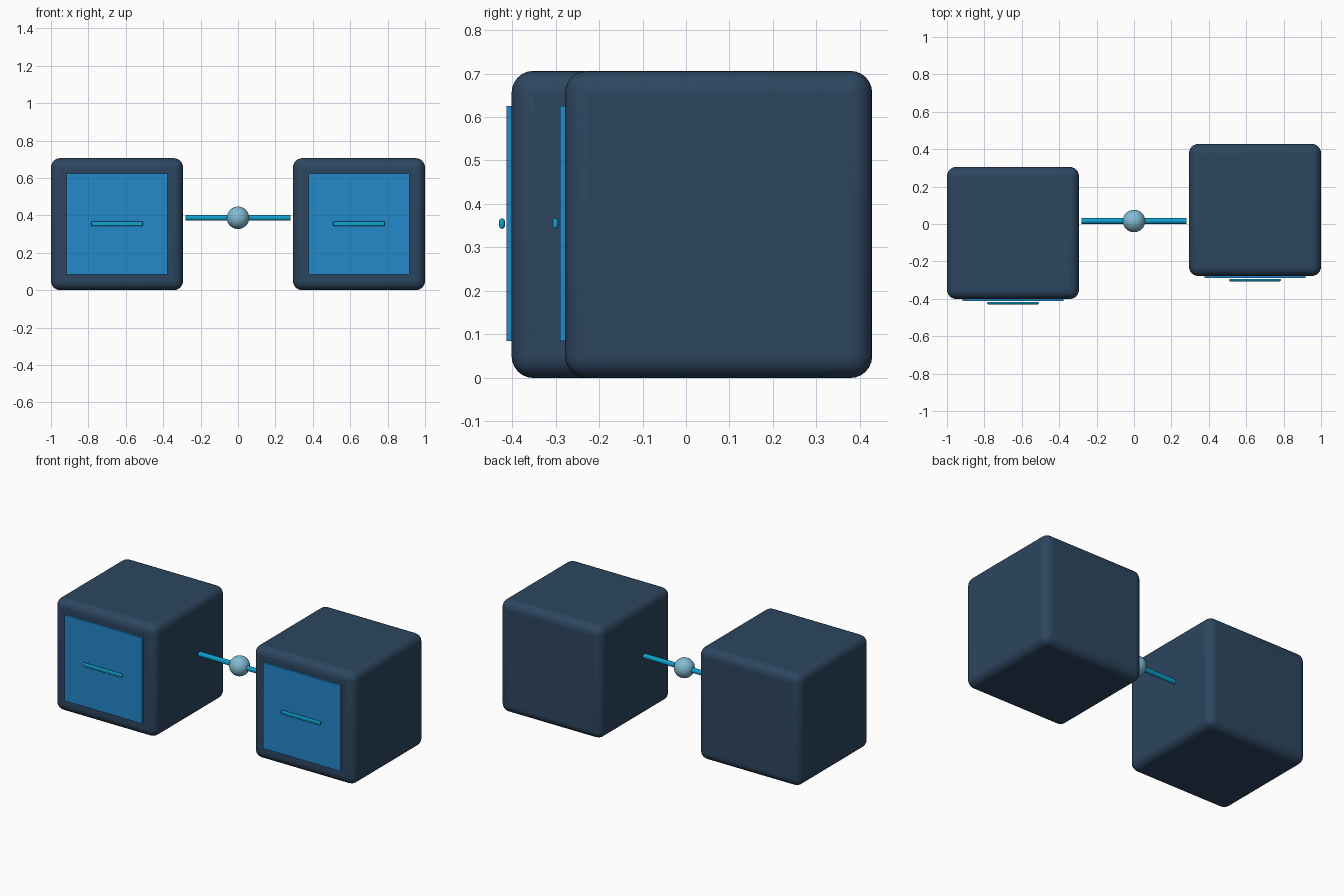
import bpy, math

if "Cube" in bpy.data.objects:
    bpy.data.objects.remove(bpy.data.objects["Cube"])


def material(name, rgb):
    """Flat material from 0-255 sRGB values."""
    m = bpy.data.materials.new(name)
    lin = [((c / 255 + 0.055) / 1.055) ** 2.4 for c in rgb]
    m.diffuse_color = (*lin, 1)
    m.use_nodes = True
    m.node_tree.nodes["Principled BSDF"].inputs["Base Color"].default_value = m.diffuse_color
    return m


NAVY = material("navy", (45, 70, 96))
BLUE = material("blue", (35, 136, 202))
CYAN = material("cyan", (14, 160, 204))
PALE = material("pale_blue", (130, 188, 210))


def finish(name, mat, angle=35):
    ob = bpy.context.object
    ob.name = name
    ob.data.materials.append(mat)
    bpy.ops.object.shade_smooth_by_angle(angle=math.radians(angle))
    return ob


def box(name, loc, size, mat, bevel=0, segments=4):
    bpy.ops.mesh.primitive_cube_add(size=1, location=loc)
    bpy.context.object.scale = size
    bpy.ops.object.transform_apply(location=False, rotation=False, scale=True)
    ob = finish(name, mat)
    if bevel:
        mod = ob.modifiers.new("rounding", "BEVEL")
        mod.width, mod.segments = bevel, segments
    return ob


SIDE = 0.706

# Two rounded cabinets, each with a front panel and a handle bar
for side, x, front in (("left", -0.647, -0.401), ("right", 0.647, -0.278)):
    box(side + "_cabinet", (x, front + SIDE / 2, SIDE / 2), (SIDE,) * 3, NAVY, 0.05, 6)
    box(side + "_panel", (x, front - 0.001, 0.355), (0.54, 0.022, 0.54), BLUE)
    box(side + "_handle", (x, front - 0.022, 0.355), (0.276, 0.013, 0.024), CYAN, 0.006, 3)

# Connecting rod with a ball in the middle
CENTRE = (0, 0.016, 0.387)
bpy.ops.mesh.primitive_cylinder_add(vertices=24, radius=0.015, depth=0.56,
                                    location=CENTRE, rotation=(0, math.pi / 2, 0))
finish("connecting_rod", CYAN)
bpy.ops.mesh.primitive_uv_sphere_add(segments=32, ring_count=16, radius=0.06, location=CENTRE)
finish("centre_ball", PALE)
